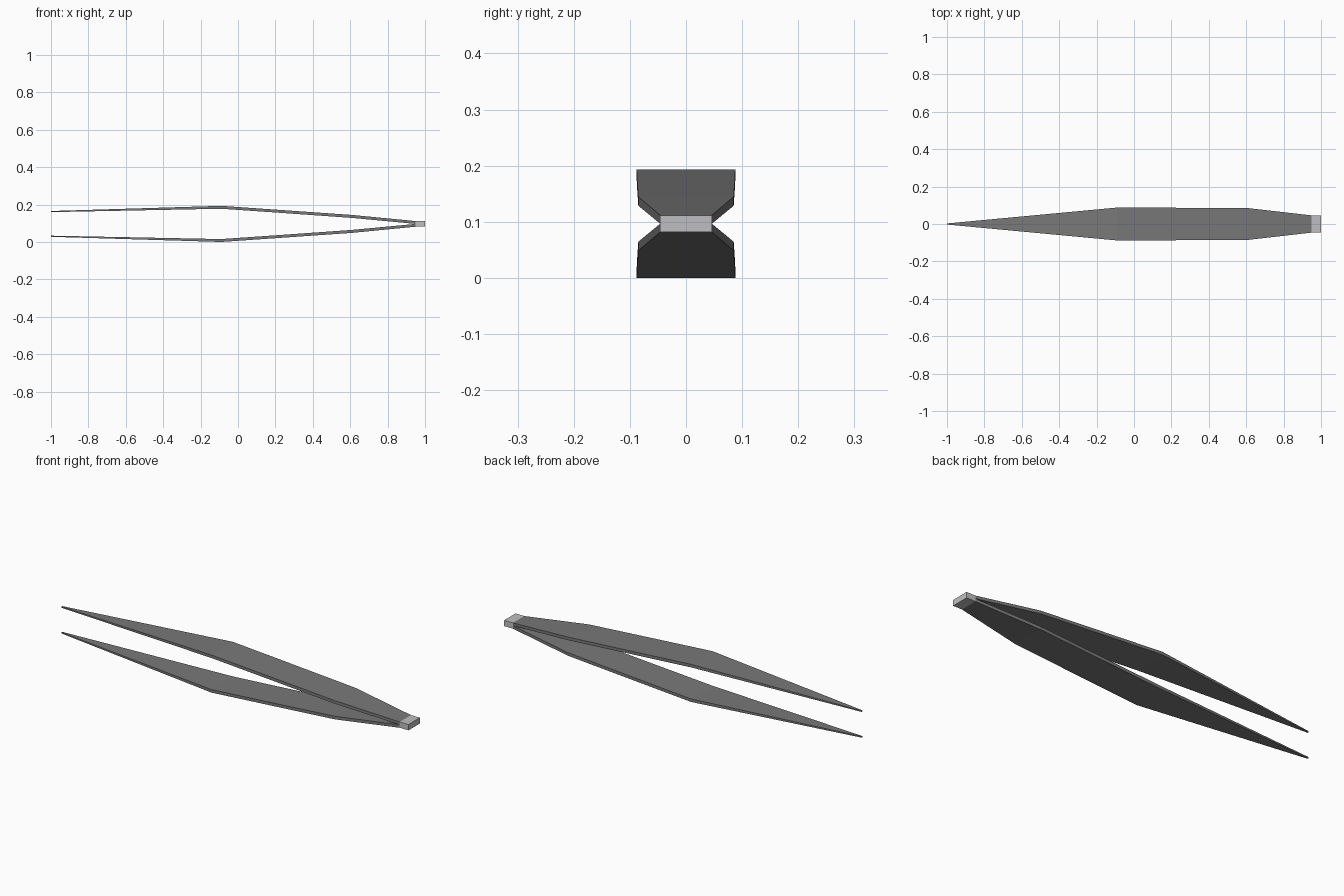
import bpy
import bmesh

cube = bpy.data.objects.get("Cube")
if cube:
    bpy.data.objects.remove(cube, do_unlink=True)

MID_Z = 0.0965


def material(name, grey):
    mat = bpy.data.materials.new(name)
    mat.use_nodes = True
    color = (grey, grey, grey * 1.02, 1)
    mat.diffuse_color = color
    mat.node_tree.nodes["Principled BSDF"].inputs["Base Color"].default_value = color
    return mat


def loft(name, stations, side, mat):
    """Join rectangular sections (x, half width, inner height, outer height)."""
    bm = bmesh.new()
    rings = []
    for x, w, inner, outer in stations:
        corners = [(-w, inner), (w, inner), (w, outer), (-w, outer)]
        rings.append([bm.verts.new((x, y, MID_Z + side * h)) for y, h in corners])
    for a, b in zip(rings, rings[1:]):
        for i in range(4):
            j = (i + 1) % 4
            bm.faces.new((a[i], a[j], b[j], b[i]))
    bm.faces.new(rings[0])
    bm.faces.new(rings[-1])
    bmesh.ops.recalc_face_normals(bm, faces=bm.faces)
    mesh = bpy.data.meshes.new(name)
    bm.to_mesh(mesh)
    bm.free()
    mesh.materials.append(mat)
    obj = bpy.data.objects.new(name, mesh)
    bpy.context.collection.objects.link(obj)
    return obj


dark_steel = material("dark steel", 0.19)
light_steel = material("light steel", 0.52)

# Mirrored spring arms, from pointed tip to joined end
arm = [
    (-1.0, 0.003, 0.063, 0.069),
    (-0.09, 0.088, 0.081, 0.0965),
    (0.2, 0.087, 0.061, 0.0765),
    (0.61, 0.085, 0.032, 0.048),
    (0.95, 0.046, 0.0, 0.015),
]
loft("upper_arm", arm, 1, dark_steel)
loft("lower_arm", arm, -1, dark_steel)

# Block joining the arms
loft("end_block", [(0.95, 0.046, -0.015, 0.015), (1.0, 0.046, -0.015, 0.015)], 1, light_steel)
